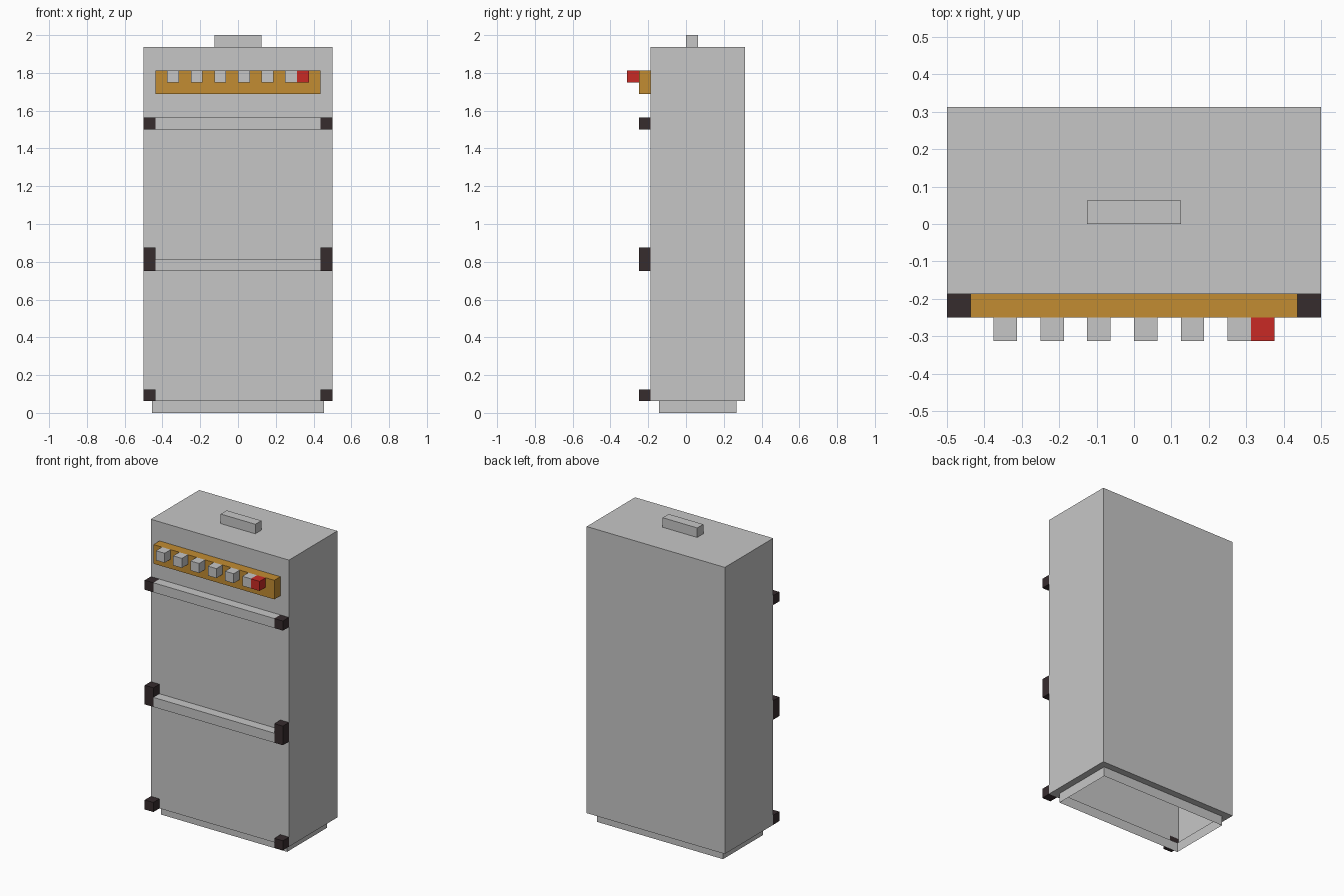
import bpy, bmesh
from mathutils import Vector

if "Cube" in bpy.data.objects:
    bpy.data.objects.remove(bpy.data.objects["Cube"])

U = 1 / 16  # every size is a multiple of this unit
FRONT = -3  # front plane of the cabinet, in units


def material(name, rgb):
    m = bpy.data.materials.new(name)
    m.diffuse_color = (*rgb, 1)
    m.use_nodes = True
    m.node_tree.nodes["Principled BSDF"].inputs["Base Color"].default_value = m.diffuse_color
    return m


grey = material("light grey", (0.565, 0.565, 0.565))
gold = material("golden brown", (0.54, 0.262, 0.032))
red = material("red", (0.578, 0.023, 0.018))
black = material("near black", (0.037, 0.025, 0.027))


def box_mesh(lo, hi):
    lo, hi = Vector(lo) * U, Vector(hi) * U
    bm = bmesh.new()
    bmesh.ops.create_cube(bm, size=1)
    bmesh.ops.scale(bm, vec=hi - lo, verts=bm.verts)
    bmesh.ops.translate(bm, vec=(lo + hi) / 2, verts=bm.verts)
    return bm


def finish(name, bm, mat):
    me = bpy.data.meshes.new(name)
    bm.to_mesh(me)
    bm.free()
    me.materials.append(mat)
    ob = bpy.data.objects.new(name, me)
    bpy.context.collection.objects.link(ob)
    return ob


def box(name, lo, hi, mat):
    return finish(name, box_mesh(lo, hi), mat)


# cabinet: hollow box with an inset plinth, open underneath
bm = box_mesh((-8, FRONT, 1), (8, 5, 31))
bm.normal_update()
bottom = min(bm.faces, key=lambda f: f.normal.z)
bmesh.ops.inset_region(bm, faces=[bottom], thickness=U)
ext = bmesh.ops.extrude_face_region(bm, geom=[bottom])["geom"]
bmesh.ops.translate(bm, vec=(0, 0, -U), verts=[v for v in ext if isinstance(v, bmesh.types.BMVert)])
bm.normal_update()
lowest = [f for f in bm.faces if abs(f.normal.z) > 0.9
          and (f.calc_center_median().z < 0.5 * U or f == bottom)]
bmesh.ops.delete(bm, geom=lowest, context="FACES")
finish("cabinet", bm, grey)

# top vent
box("top_vent", (-2, 0, 31), (2, 1, 32), grey)

# control panel with knobs
box("control_panel", (-7, FRONT - 1, 27), (7, FRONT, 29), gold)
for i in range(6):
    x = -6 + 2 * i
    box(f"knob_{i + 1}", (x, FRONT - 2, 28), (x + 1, FRONT - 1, 29), grey)
box("red_knob", (5, FRONT - 2, 28), (6, FRONT - 1, 29), red)

# door handle bars
for name, z in (("upper", 24), ("lower", 12)):
    box(f"{name}_door_handle", (-7, FRONT - 1, z), (7, FRONT, z + 1), grey)

# dark brackets on both edges
for name, z0, z1 in (("upper", 24, 25), ("middle", 12, 14), ("bottom", 1, 2)):
    for side, x in (("left", -8), ("right", 7)):
        box(f"{name}_{side}_bracket", (x, FRONT - 1, z0), (x + 1, FRONT, z1), black)
